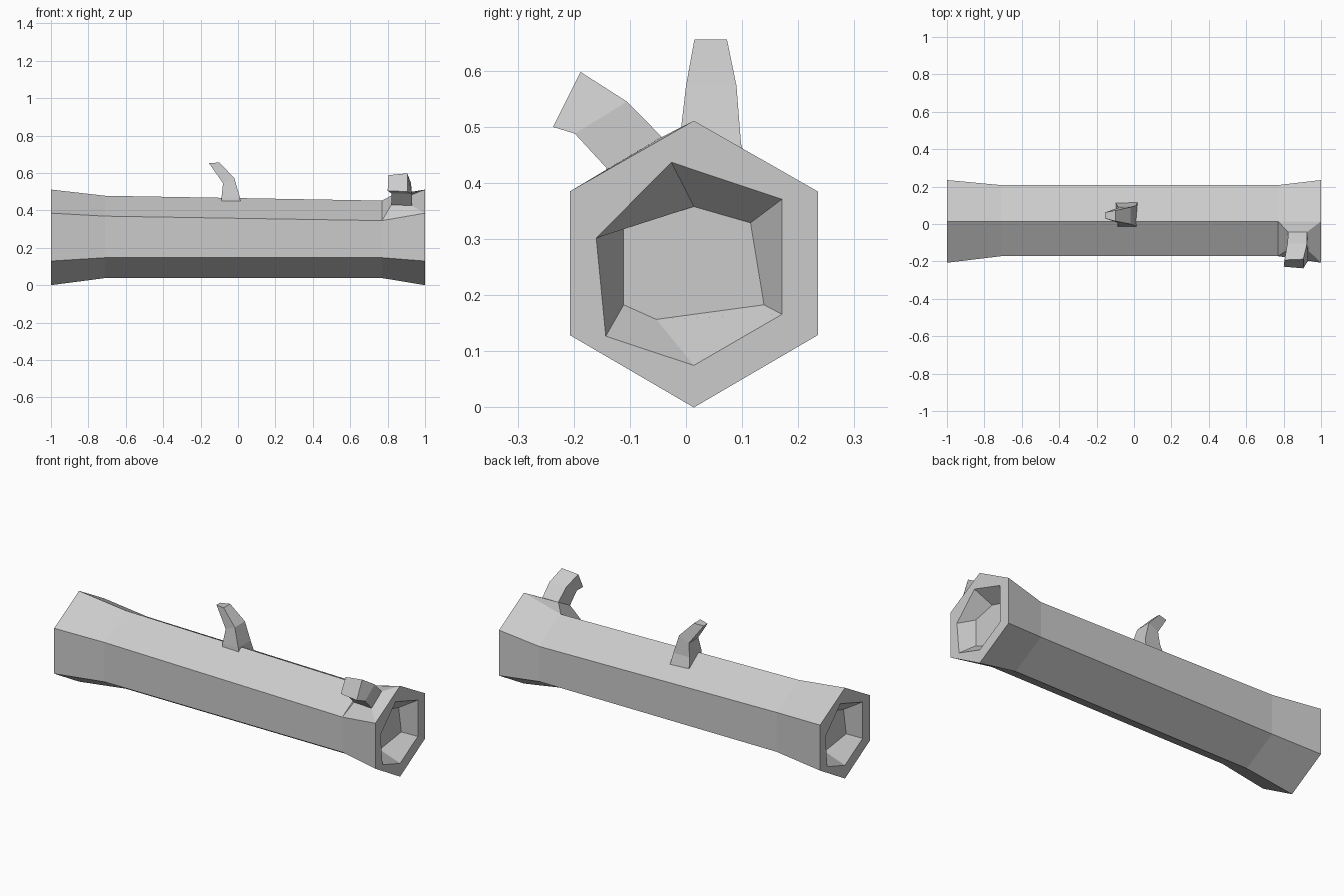
import bpy, bmesh
from mathutils import Vector

if "Cube" in bpy.data.objects:
    bpy.data.objects.remove(bpy.data.objects["Cube"])

CY = 0.014  # log axis in y


def loft(name, rings, cap_start=True, cap_end=True):
    """Skin a list of equal-length point rings into one flat-shaded mesh."""
    bm = bmesh.new()
    loops = [[bm.verts.new(p) for p in r] for r in rings]
    n = len(loops[0])
    for a, b in zip(loops, loops[1:]):
        for i in range(n):
            j = (i + 1) % n
            bm.faces.new((a[i], a[j], b[j], b[i]))
    if cap_start:
        bm.faces.new(loops[0])
    if cap_end:
        bm.faces.new(loops[-1])
    bmesh.ops.recalc_face_normals(bm, faces=bm.faces)
    me = bpy.data.meshes.new(name)
    bm.to_mesh(me)
    bm.free()
    ob = bpy.data.objects.new(name, me)
    bpy.context.collection.objects.link(ob)
    return ob


def hexagon(x, y0, y1, top, hi, lo, bottom):
    """Pointed-top hexagon across the log."""
    return [(x, CY, top), (x, y1, hi), (x, y1, lo),
            (x, CY, bottom), (x, y0, lo), (x, y0, hi)]


# irregular hollow at the log ends: opening and recessed floor (y, z)
opening = [(-.026, .437), (.171, .371), (.171, .166),
           (.014, .075), (-.143, .127), (-.16, .302)]
floor = [(.014, .358), (.115, .329), (.139, .183),
         (-.053, .157), (-.111, .183), (-.111, .329)]


def right_end(profile, x):
    return [(x, y, z) for y, z in profile]


def left_end(profile, x):
    # half turn about z, reordered to match the hexagon's winding
    p = [(-x, 2 * CY - y, z) for y, z in profile]
    return [p[0]] + p[:0:-1]


# log with flared, hollowed ends
DEPTH = 0.08
flare_l = hexagon(-1, -.207, .235, .511, .385, .129, 0)
body_l = hexagon(-.71, -.172, .208, .478, .369, .147, .038)
body_r = hexagon(.77, -.172, .208, .452, .345, .147, .038)
flare_r = hexagon(1, -.207, .235, .511, .385, .129, 0)
loft("log", [left_end(floor, 1 - DEPTH), left_end(opening, 1),
             flare_l, body_l, body_r, flare_r,
             right_end(opening, 1), right_end(floor, 1 - DEPTH)])

# curved twig on top of the log
loft("top_twig", [
    [(-.09, -.016, .40), (.02, -.02, .40), (.02, .118, .40), (-.10, .115, .40)],
    [(-.088, -.012, .47), (.01, -.012, .47), (.01, .098, .47), (-.088, .095, .47)],
    [(-.08, .005, .545), (-.02, 0, .573), (-.02, .09, .573), (-.08, .088, .545)],
    [(-.155, .03, .652), (-.10, .015, .656), (-.10, .073, .656), (-.155, .062, .652)],
])

# stub branch growing out of the flared right end, skirt follows the log face
loft("side_branch", [
    [body_r[5], flare_r[5], flare_r[0], body_r[0]],
    [(.82, -.14, .43), (.93, -.14, .425), (.925, -.043, .482), (.825, -.043, .482)],
    [(.82, -.20, .49), (.93, -.198, .488), (.925, -.105, .545), (.82, -.105, .545)],
    [(.80, -.228, .505), (.905, -.237, .50), (.905, -.188, .598), (.805, -.192, .588)],
])
